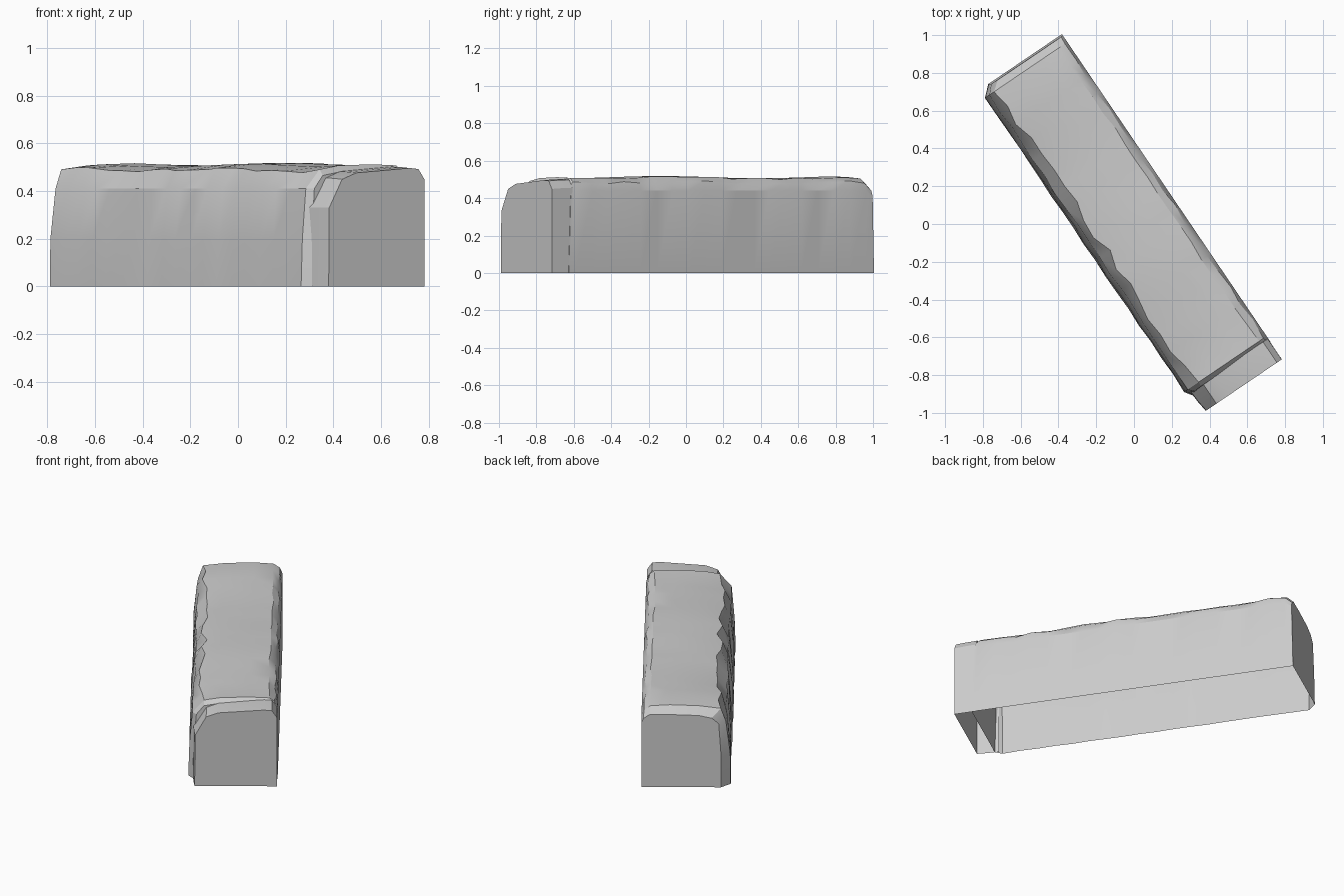
import bpy
import bmesh
import math
import random
from mathutils import Vector

random.seed(7)
cube = bpy.data.objects.get("Cube")
if cube:
    bpy.data.objects.remove(cube, do_unlink=True)

# One plain stone colour
stone = bpy.data.materials.new("grey_stone")
stone.use_nodes = True
colour = (0.6, 0.6, 0.6, 1)
stone.diffuse_color = colour
bsdf = stone.node_tree.nodes["Principled BSDF"]
bsdf.inputs["Base Color"].default_value = colour
bsdf.inputs["Roughness"].default_value = 0.9

# The block lies diagonally: ALONG runs to its front end, ACROSS to its left side
ALONG = Vector((0.561, -0.828, 0))
ACROSS = Vector((0.828, 0.561, 0))


def loft(name, sections, start_cap, end_cap):
    """Skin a row of open-bottomed cross-sections; each is a list of (u, v, z)."""
    bm = bmesh.new()
    rings = []
    for section in sections:
        rings.append([bm.verts.new(ALONG * u + ACROSS * v + Vector((0, 0, z)))
                      for u, v, z in section])
    for a, b in zip(rings, rings[1:]):
        for i in range(len(a) - 1):
            bm.faces.new((a[i], a[i + 1], b[i + 1], b[i]))
    if start_cap:
        bm.faces.new(rings[0][::-1])
    if end_cap:
        bm.faces.new(rings[-1])
    bmesh.ops.recalc_face_normals(bm, faces=bm.faces)
    # Open shells: make sure the normals point outwards
    if sum(f.normal.z * f.calc_area() for f in bm.faces) < 0:
        bmesh.ops.reverse_faces(bm, faces=bm.faces)
    mesh = bpy.data.meshes.new(name)
    bm.to_mesh(mesh)
    bm.free()
    mesh.materials.append(stone)
    obj = bpy.data.objects.new(name, mesh)
    bpy.context.collection.objects.link(obj)
    bpy.ops.object.select_all(action="DESELECT")
    obj.select_set(True)
    bpy.context.view_layer.objects.active = obj
    bpy.ops.object.shade_smooth_by_angle(angle=math.radians(25))
    return obj


# Worn cross-section: battered leaning side, uneven top, straight upright side
BODY = [(-0.278, 0), (-0.272, 0.2), (-0.252, 0.41), (-0.205, 0.49),
        (-0.09, 0.507), (0.08, 0.512), (0.2, 0.51), (0.236, 0.485),
        (0.248, 0.44), (0.248, 0)]


def worn(u, lift):
    """Body section with chipped upper edges."""
    section = []
    for i, (v, z) in enumerate(BODY):
        if 0 < i < 3:
            v += random.uniform(-0.006, 0.006)
        elif i == 3:
            v += random.uniform(-0.02, 0.03)
            z += random.uniform(-0.008, 0.008)
        elif i in (6, 7):
            v += random.uniform(-0.012, 0.004)
            z += random.uniform(-0.006, 0.004)
        elif i == 0:
            v += random.uniform(-0.004, 0.004)
        section.append((u, v, z + (lift if 2 < i < 8 else 0)))
    return section


def end_section(u, left, drop, lean):
    """Body end, pulled in at the battered side and at the top."""
    return [(u + lean * z, v + left * (1 - i / 9) if i < 4 else v,
             z - drop if 2 < i < 8 else min(z, 0.41))
            for i, (v, z) in enumerate(BODY)]


# Main block
count = 18
sections = [end_section(-1.046, 0.055, 0.045, 0.02), worn(-0.995, 0)]
for k in range(1, count):
    u = -0.995 + 1.87 * k / count
    sections.append(worn(u, 0.006 * math.sin(5 * u + 0.5)))
sections.append(worn(0.885, 0))
sections.append(end_section(0.925, 0.026, 0.025, -0.03))
loft("main_block", sections, True, True)

# Slightly smaller slab closing the front end
SLAB = [(-0.24, 0), (-0.237, 0.33), (-0.172, 0.455), (-0.1, 0.482),
        (0.17, 0.502), (0.215, 0.498), (0.245, 0.455), (0.246, 0)]
slab = []
for u, side, drop in ((0.9, 0.012, 0), (0.97, 0.008, 0.002), (1.032, 0, 0.006)):
    slab.append([(u, v - (side if v < -0.2 else 0), z - (drop if z > 0.4 else 0))
                 for v, z in SLAB])
loft("front_slab", slab, False, True)
